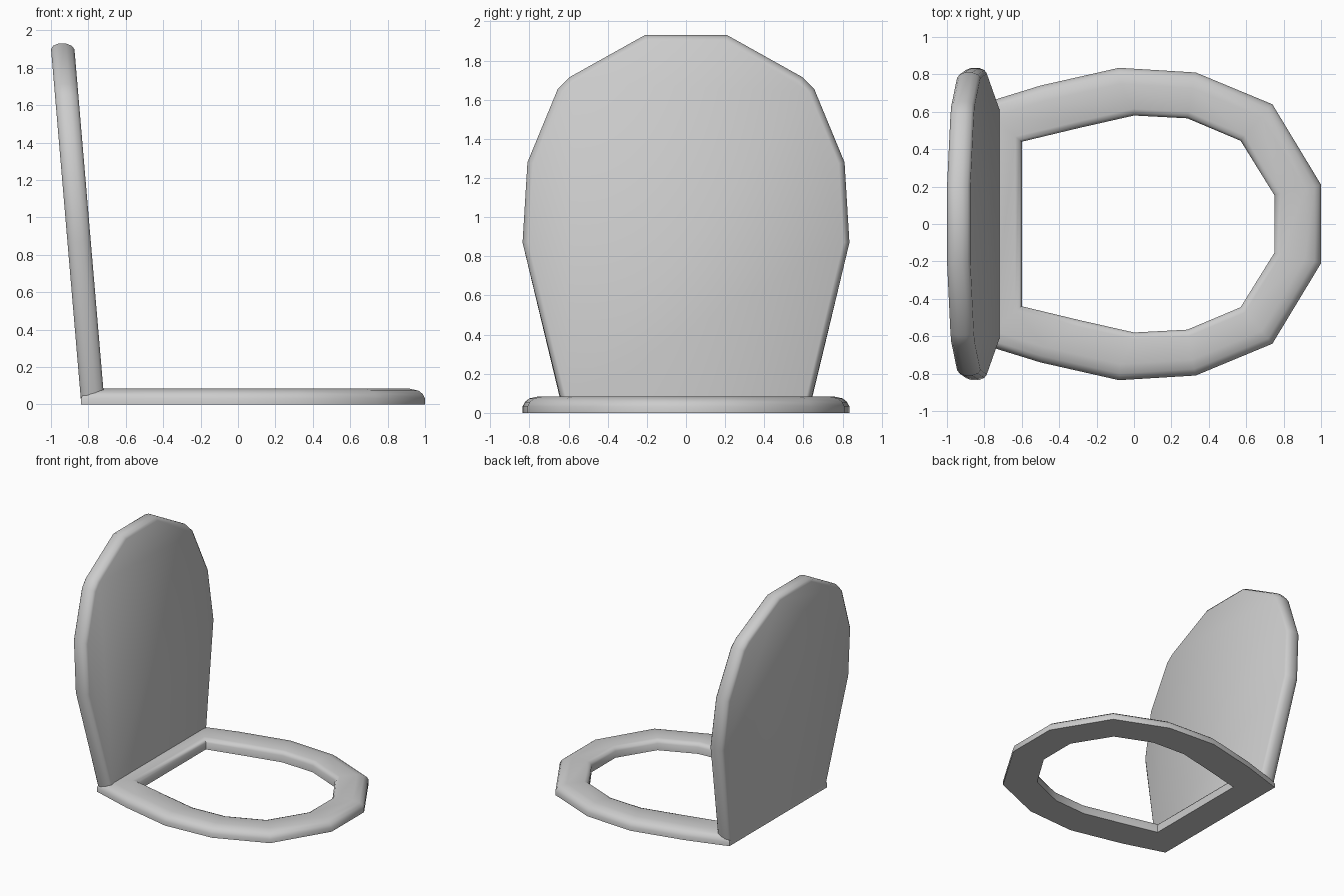
import bpy, bmesh, math
from mathutils import Vector

if "Cube" in bpy.data.objects:
    bpy.data.objects.remove(bpy.data.objects["Cube"])


def mirrored(half):
    """Closed loop from a half outline (positive side), counter-clockwise or not."""
    return [Vector((a, b)) for a, b in half] + [Vector((a, -b)) for a, b in reversed(half)]


def inset(loop, d):
    """Mitred inset of a clockwise loop by distance d (negative grows it)."""
    n, out = len(loop), []
    for i, p in enumerate(loop):
        e1 = (p - loop[i - 1]).normalized()
        e2 = (loop[(i + 1) % n] - p).normalized()
        n1, n2 = Vector((e1.y, -e1.x)), Vector((e2.y, -e2.x))
        out.append(p + (n1 + n2) * d / (1 + n1.dot(n2)))
    return out


def loft(name, rings, closed):
    """Skin a list of equal-sized rings; join the ends or cap them."""
    bm = bmesh.new()
    vr = [[bm.verts.new(p) for p in r] for r in rings]
    pairs = list(zip(vr, vr[1:]))
    if closed:
        pairs.append((vr[-1], vr[0]))
    else:
        bm.faces.new(vr[0])
        bm.faces.new(vr[-1])
    for a, b in pairs:
        for i in range(len(a)):
            j = (i + 1) % len(a)
            bm.faces.new((a[i], a[j], b[j], b[i]))
    bmesh.ops.recalc_face_normals(bm, faces=bm.faces)
    me = bpy.data.meshes.new(name)
    bm.to_mesh(me)
    bm.free()
    ob = bpy.data.objects.new(name, me)
    bpy.context.collection.objects.link(ob)
    bpy.ops.object.select_all(action='DESELECT')
    bpy.context.view_layer.objects.active = ob
    ob.select_set(True)
    bpy.ops.object.shade_smooth_by_angle(angle=math.radians(40))
    return ob


# Seat ring: flat underside, rounded outer and inner top edges
outer = mirrored([(-0.84, 0.635), (-0.5, 0.74), (-0.08, 0.835),
                  (0.33, 0.81), (0.74, 0.64), (1.0, 0.21)])
inner = mirrored([(-0.6, 0.44), (-0.3, 0.512), (0, 0.58),
                  (0.285, 0.565), (0.57, 0.445), (0.75, 0.155)])
rings = []
for d, z in [(0, 0), (0, 0.032), (0.012, 0.056), (0.035, 0.074), (0.085, 0.085)]:
    rings.append([(p.x, p.y, z) for p in inset(outer, d)])
for d, z in [(-0.035, 0.085), (-0.012, 0.076), (0, 0.055), (0, 0)]:
    rings.append([(p.x, p.y, z) for p in inset(inner, d)])
loft("seat_ring", rings, True)

# Lid: slab leaning back, rounded on both rims, bottom edge sloping onto the seat
shape = mirrored([(0.02, 0.635), (0.87, 0.835), (1.28, 0.81),
                  (1.655, 0.655), (1.715, 0.595), (1.93, 0.21)])
rings = []
T = 0.125
for d, t in [(0.03, 0), (0.012, 0.013), (0, 0.042), (0, T - 0.042), (0.012, T - 0.013), (0.03, T)]:
    ring = []
    for i, p in enumerate(inset(shape, d)):
        z = 0.02 + 0.4 * t if i in (0, len(shape) - 1) else p.x
        ring.append((-0.838 + t - 0.085 * z, p.y, z))
    rings.append(ring)
loft("lid", rings, False)
